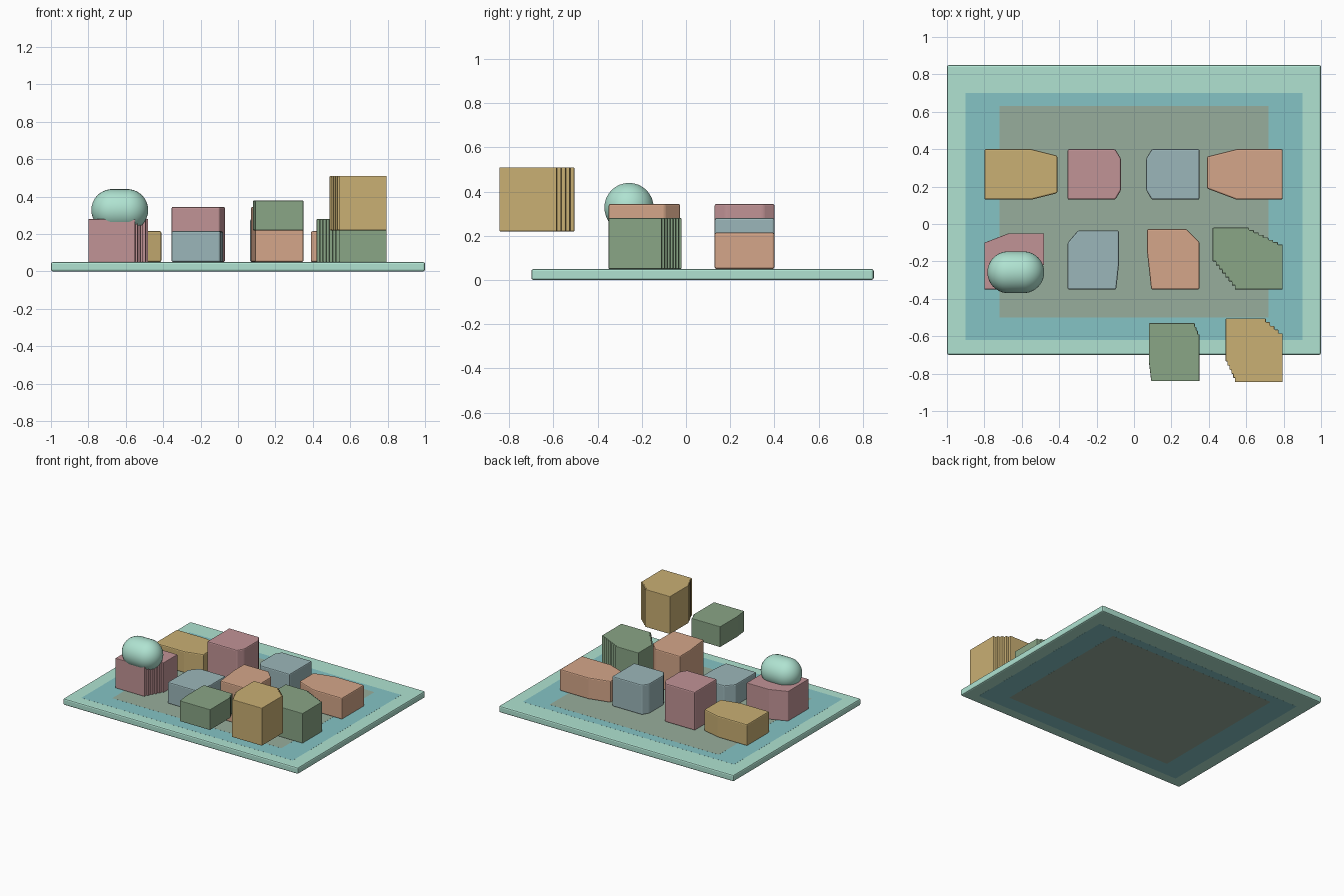
import bpy, bmesh, math

if "Cube" in bpy.data.objects:
    bpy.data.objects.remove(bpy.data.objects["Cube"])

def material(name, rgb):
    m = bpy.data.materials.new(name)
    m.diffuse_color = (*[(c / 255) ** 2.2 for c in rgb], 1)
    m.use_nodes = True
    m.node_tree.nodes["Principled BSDF"].inputs["Base Color"].default_value = m.diffuse_color
    return m

MINT = material("mint", (174, 226, 208))
TEAL = material("teal", (132, 194, 196))
SAGE = material("sage", (150, 172, 155))
GOLD = material("gold", (200, 174, 115))
ROSE = material("rose", (192, 146, 149))
BLUE = material("blue", (154, 181, 184))
PEACH = material("peach", (212, 165, 136))
GREEN = material("green", (136, 164, 133))

def add(name, bm, mat):
    bmesh.ops.recalc_face_normals(bm, faces=bm.faces)
    me = bpy.data.meshes.new(name)
    bm.to_mesh(me)
    bm.free()
    me.materials.append(mat)
    ob = bpy.data.objects.new(name, me)
    bpy.context.collection.objects.link(ob)
    return ob

def block(name, mat, xs, ys, zs, bl=None, br=None, tr=None, tl=None, bevel=0.008):
    """Extruded footprint; each cut corner is (dx, dy, number of stair steps)."""
    pts = []
    for cut, x, y, sx, sy, y_first in ((bl, xs[0], ys[0], 1, 1, True), (br, xs[1], ys[0], -1, 1, False),
                                       (tr, xs[1], ys[1], -1, -1, True), (tl, xs[0], ys[1], 1, -1, False)):
        if not cut:
            pts.append((x, y))
            continue
        dx, dy, n = cut
        a, b = (x, y + sy * dy), (x + sx * dx, y)
        if not y_first:
            a, b = b, a
        steps = max(n, 1)
        for i in range(steps + 1):
            t, u = i / steps, (i + 1) / steps
            p = (a[0] + (b[0] - a[0]) * t, a[1] + (b[1] - a[1]) * t)
            q = (a[0] + (b[0] - a[0]) * u, a[1] + (b[1] - a[1]) * u)
            if 0 < i or not n:
                pts.append(p)
            if n and i < steps:
                pts.append((p[0], q[1]) if not y_first else (q[0], p[1]))
                if i == 0:
                    pts.insert(-1, p)
    bm = bmesh.new()
    f = bm.faces.new([bm.verts.new((px, py, zs[0])) for px, py in pts])
    r = bmesh.ops.extrude_face_region(bm, geom=[f])
    bmesh.ops.translate(bm, vec=(0, 0, zs[1] - zs[0]),
                        verts=[v for v in r["geom"] if isinstance(v, bmesh.types.BMVert)])
    ob = add(name, bm, mat)
    if bevel:
        mod = ob.modifiers.new("soft_edges", "BEVEL")
        stepped = any(c and c[2] for c in (bl, br, tr, tl))
        mod.width, mod.segments = (0.004 if stepped else bevel), 2
    return ob

# Base board with two nearly flush inlaid panels
block("board", MINT, (-1, 1), (-0.7, 0.85), (0, 0.05), bevel=0.01)
block("outer_panel", TEAL, (-0.9, 0.9), (-0.62, 0.7), (-0.0003, 0.0504), bevel=0)
block("inner_panel", SAGE, (-0.72, 0.72), (-0.5, 0.63), (-0.0006, 0.0508), bevel=0)

# Back row of blocks
B = (0.13, 0.4)
block("back_gold_block", GOLD, (-0.8, -0.41), B, (0.05, 0.215), br=(0.14, 0.035, 0), tr=(0.14, 0.035, 0))
block("back_rose_block", ROSE, (-0.355, -0.07), B, (0.05, 0.345), br=(0.03, 0.05, 0), tr=(0.03, 0.05, 0))
block("back_blue_block", BLUE, (0.065, 0.35), B, (0.05, 0.28), bl=(0.03, 0.05, 0), tl=(0.03, 0.05, 0))
block("back_peach_block", PEACH, (0.39, 0.795), B, (0.05, 0.215), bl=(0.16, 0.06, 0), tl=(0.16, 0.04, 0))

# Front row of blocks
block("front_rose_block", ROSE, (-0.8, -0.48), (-0.35, -0.05), (0.05, 0.28),
      br=(0.07, 0.13, 5), tl=(0.13, 0.05, 0))
block("front_blue_block", BLUE, (-0.355, -0.08), (-0.35, -0.035), (0.05, 0.215),
      br=(0.015, 0.14, 0), tl=(0.055, 0.065, 0))
block("front_peach_block", PEACH, (0.07, 0.35), (-0.35, -0.027), (0.05, 0.345),
      bl=(0.022, 0.2, 0), tr=(0.07, 0.07, 0))
block("front_green_block", GREEN, (0.42, 0.795), (-0.35, -0.02), (0.05, 0.28),
      bl=(0.12, 0.15, 7), tr=(0.18, 0.09, 7))

# Raised blocks overhanging the front edge
block("raised_green_block", GREEN, (0.08, 0.35), (-0.84, -0.53), (0.22, 0.378),
      bl=(0.012, 0.1, 0), tr=(0.025, 0.06, 3))
block("raised_gold_block", GOLD, (0.49, 0.795), (-0.845, -0.505), (0.22, 0.51),
      bl=(0.05, 0.11, 5), tr=(0.09, 0.08, 4))

# Capsule dome resting in the front rose block
bm = bmesh.new()
bmesh.ops.create_uvsphere(bm, u_segments=32, v_segments=17, radius=0.112)
for v in bm.verts:
    v.co.z += math.copysign(0.04, v.co.z)
    x, y, z = v.co
    v.co = (z - 0.632, y - 0.258, x + 0.328)
dome = add("capsule_dome", bm, MINT)
bpy.context.view_layer.objects.active = dome
dome.select_set(True)
bpy.ops.object.shade_smooth_by_angle(angle=math.radians(40))
